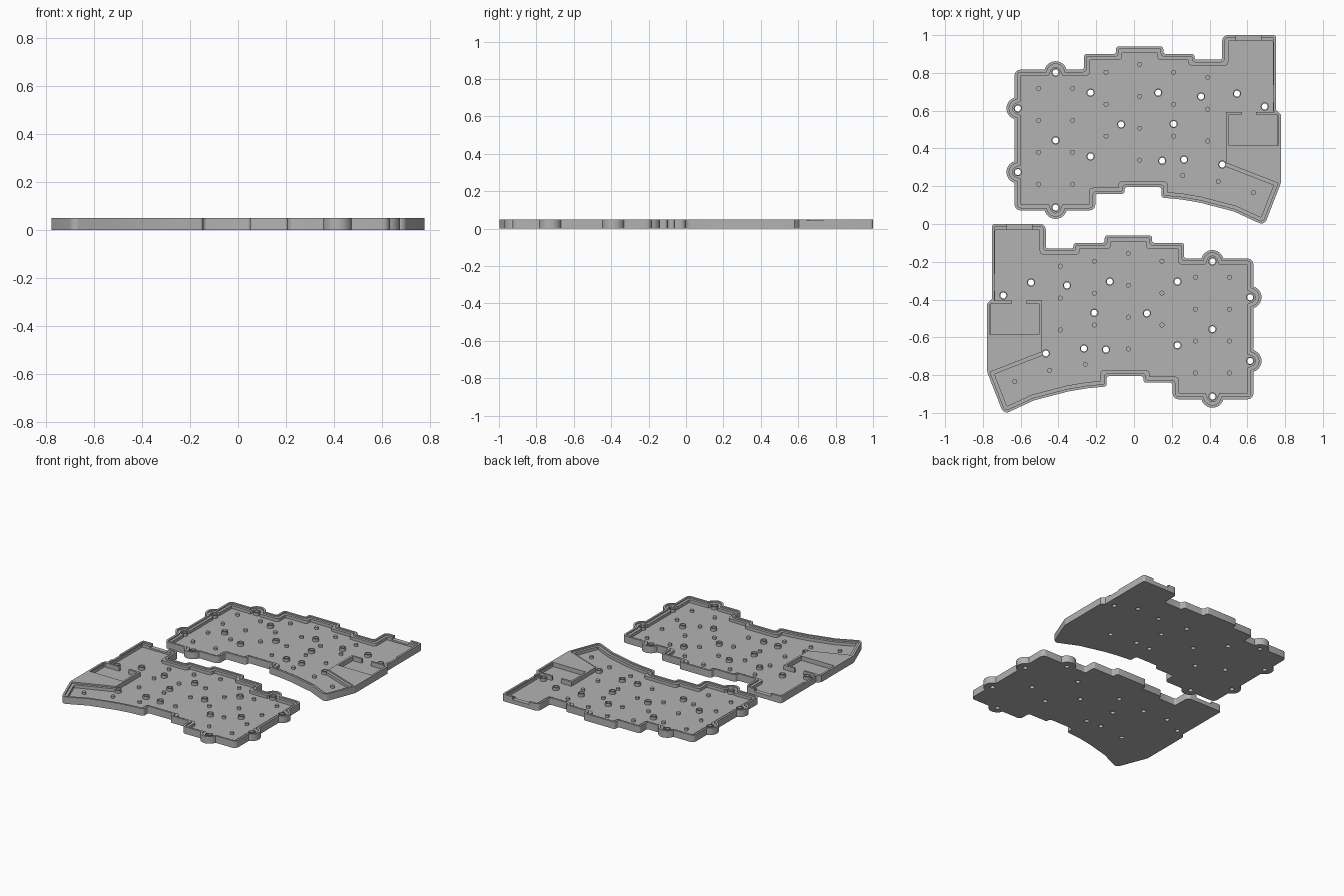
import bpy, bmesh
from math import sin, cos, acos, pi, tan
from mathutils import Vector

if "Cube" in bpy.data.objects:
    bpy.data.objects.remove(bpy.data.objects["Cube"])

grey = bpy.data.materials.new("plain grey")
grey.use_nodes = True
grey.diffuse_color = (0.45, 0.45, 0.45, 1)
grey.node_tree.nodes["Principled BSDF"].inputs["Base Color"].default_value = grey.diffuse_color

TOP, LEDGE, FLOOR = 0.05, 0.04, 0.019
BOSS, BORE = 0.06, 0.016


def loft(bm, rings, cap=True):
    """Skin a list of point rings, capped at both ends or closed into a tube."""
    loops = [[bm.verts.new(p) for p in ring] for ring in rings]
    n = len(loops[0])
    for a, b in zip(loops, loops[1:] + ([] if cap else loops[:1])):
        for i in range(n):
            bm.faces.new((a[i], a[(i + 1) % n], b[(i + 1) % n], b[i]))
    if cap:
        bm.faces.new(loops[0])
        bm.faces.new(loops[-1])


def circle(x, y, r, z, n=20):
    return [(x + r * cos(2 * pi * i / n), y + r * sin(2 * pi * i / n), z) for i in range(n)]


def prism(bm, points, z0, z1):
    loft(bm, [[(x, y, z) for x, y in points] for z in (z0, z1)])


def box(bm, x0, x1, y0, y1, z0, z1):
    prism(bm, [(x0, y0), (x1, y0), (x1, y1), (x0, y1)], z0, z1)


def finish(name, bm, side):
    """Turn a part into an object for the upper or the mirrored lower half."""
    for v in bm.verts:
        v.co.x *= side
        v.co.y += 0 if side > 0 else -1
    bmesh.ops.recalc_face_normals(bm, faces=bm.faces)
    mesh = bpy.data.meshes.new(name)
    bm.to_mesh(mesh)
    bm.free()
    mesh.materials.append(grey)
    ob = bpy.data.objects.new(name, mesh)
    bpy.context.collection.objects.link(ob)
    return ob


def select(ob):
    bpy.ops.object.select_all(action="DESELECT")
    ob.select_set(True)
    bpy.context.view_layer.objects.active = ob


def boss(x, y, angle, depth):
    """Arc of a screw boss that bulges out of a straight wall."""
    half = acos(depth / BOSS)
    steps = [angle + half * (i / 6 - 1) for i in range(13)]
    return [(x + BOSS * cos(a), y + BOSS * sin(a), 0) for a in steps]


# Case outline, anticlockwise: x, y, corner radius
S, L = 0.014, 0.03
outline = [(-.632, .072, L)] + boss(-.415, .087, -pi / 2, .015)
outline += [(-.205, .072, L), (-.205, .16, S), (-.05, .16, S), (-.05, .195, S),
            (.145, .195, S), (.145, .14, S), (.25, .13, 0), (.35, .113, 0),
            (.53, .066, 0), (.69, -.008, L), (.777, .215, L), (.777, .58, 0),
            (.752, .605, 0), (.752, 1, S), (.467, 1, L), (.467, .87, S),
            (.32, .87, S), (.32, .9, S), (.155, .9, S), (.155, .94, S),
            (-.095, .94, S), (-.095, .9, S), (-.265, .9, S), (-.265, .817, S)]
outline += boss(-.415, .802, pi / 2, .015) + [(-.632, .817, L)]
outline += boss(-.615, .612, pi, .017) + boss(-.615, .275, pi, .017)


def inset_ring(d, z):
    """Outline moved inwards by d, with rounded corners; the port side stays thin."""
    pts = [Vector(p[:2]) for p in outline]
    n = len(pts)
    lines = []
    for i in range(n):
        a, b = pts[i], pts[(i + 1) % n]
        t = (b - a).normalized()
        mid = (a + b) / 2
        thin = mid.x > 0.74 and mid.y > 0.22
        lines.append((a + Vector((-t.y, t.x)) * (min(d, 0.012 + d / 6) if thin else d), t))
    ring = []
    for i in range(n):
        (p, t), (q, u) = lines[i - 1], lines[i]
        turn = t.cross(u)
        corner = p + t * ((q - p).cross(u) / turn)
        r = outline[i][2]
        if r == 0:
            ring.append((corner.x, corner.y, z))
            continue
        r = max(r - d, 0.004) if turn > 0 else min(r + d, 0.02)
        reach = r * tan(t.angle(u) / 2)
        a, b = corner - t * reach, corner + u * reach
        normal = Vector((-t.y, t.x)) * (1 if turn > 0 else -1)
        centre, bend = a + normal * r, t.angle(u)
        for k in range(6):
            w = bend * k / 5
            p = centre - normal * r * cos(w) + t * r * sin(w)
            ring.append((p.x, p.y, z))
    return ring


# Screw standoffs and small support pegs
standoffs = [(-.415, .802), (-.615, .612), (-.615, .275), (-.415, .087), (-.415, .443),
             (-.23, .695), (-.23, .358), (-.068, .527), (.128, .695), (.21, .53),
             (.149, .335), (.265, .341), (.355, .675), (.545, .69), (.692, .622), (.467, .315)]
columns = [(-.505, .718, 4), (-.325, .718, 4), (-.148, .803, 3), (.03, .845, 4),
           (.21, .803, 3), (.39, .777, 3)]
pegs = [(x, y - .169 * i) for x, y, n in columns for i in range(n)]
pegs += [(.258, .257), (.447, .225), (.632, .166)]

for side, half in ((1, "upper"), (-1, "lower")):
    # Tray with stepped rim
    bm = bmesh.new()
    loft(bm, [inset_ring(d, z) for d, z in
              ((0, 0), (0, TOP), (.014, TOP), (.014, LEDGE), (.032, LEDGE), (.032, FLOOR))])
    tray = finish(half + "_tray", bm, side)

    # Screw holes, port opening and switch slot
    bm = bmesh.new()
    for x, y in standoffs:
        loft(bm, [circle(x, y, BORE, z) for z in (-.02, .1)])
    box(bm, .54, .672, .95, 1.05, .03, .1)
    box(bm, .73, .8, .645, .735, .043, .1)
    cutter = finish(half + "_cutter", bm, side)
    cutter.hide_render = True
    cut = tray.modifiers.new("openings", "BOOLEAN")
    cut.object = cutter
    cut.solver = "EXACT"
    select(tray)
    bpy.ops.object.modifier_apply(modifier=cut.name)
    bpy.data.objects.remove(cutter)

    # Hollow standoffs
    bm = bmesh.new()
    for x, y in standoffs:
        loft(bm, [circle(x, y, r, z) for r, z in
                  ((.022, .015), (.022, LEDGE), (BORE, LEDGE), (BORE, .015))], cap=False)
    parts = [tray, finish(half + "_standoffs", bm, side)]

    # Support pegs
    bm = bmesh.new()
    for x, y in pegs:
        loft(bm, [circle(x, y, .013, z, 16) for z in (.015, .035)])
    parts.append(finish(half + "_pegs", bm, side))

    # Raised block beside the pocket, with its lower ledge
    bm = bmesh.new()
    prism(bm, [(.49, .322), (.768, .214), (.768, .415), (.49, .415)], .01, TOP)
    parts.append(finish(half + "_raised_block", bm, side))
    bm = bmesh.new()
    prism(bm, [(.484, .304), (.762, .196), (.767, .22), (.49, .33)], .01, LEDGE)
    parts.append(finish(half + "_block_ledge", bm, side))

    # Thin walls around the pocket
    bm = bmesh.new()
    box(bm, .488, .502, .41, .594, .01, TOP)
    box(bm, .495, .572, .58, .594, .01, TOP)
    box(bm, .645, .755, .58, .594, .01, TOP)
    parts.append(finish(half + "_pocket_walls", bm, side))

    for ob in parts:
        select(ob)
        bpy.ops.object.shade_smooth_by_angle(angle=pi / 6)
